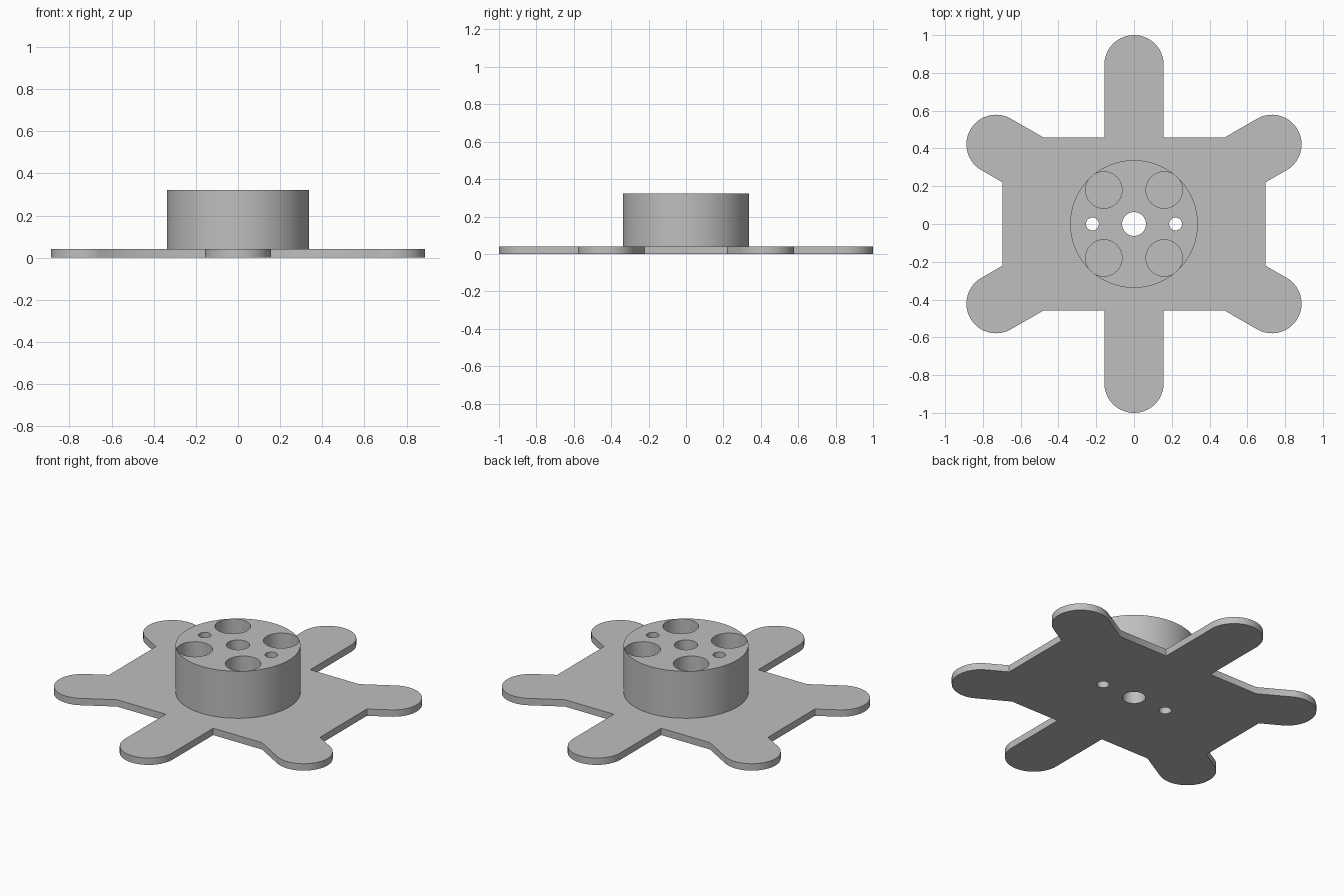
import bpy
import bmesh
from math import sin, cos, pi, radians
from mathutils import Matrix, Vector

cube = bpy.data.objects.get("Cube")
if cube:
    bpy.data.objects.remove(cube, do_unlink=True)

# Single grey material
grey = bpy.data.materials.new("plain grey")
grey.use_nodes = True
colour = (0.52, 0.52, 0.52, 1)
grey.diffuse_color = colour
bsdf = next(n for n in grey.node_tree.nodes if n.type == "BSDF_PRINCIPLED")
bsdf.inputs["Base Color"].default_value = colour

PLATE_TOP, HUB_TOP = 0.041, 0.322
ARM_RADIUS, ARM_REACH = 0.157, 0.843
HALF_X, HALF_Y = 0.697, 0.458


def circle(x, y, r, n=96):
    return [(x + r * cos(2 * pi * i / n), y + r * sin(2 * pi * i / n)) for i in range(n)]


def slab(name, outlines, z0, z1):
    """Fill the first outline, leave the others as holes, and extrude z0..z1."""
    curve = bpy.data.curves.new(name + " profile", "CURVE")
    curve.dimensions = "2D"
    curve.fill_mode = "BOTH"
    curve.extrude = (z1 - z0) / 2
    for points in outlines:
        spline = curve.splines.new("POLY")
        spline.points.add(len(points) - 1)
        for p, (x, y) in zip(spline.points, points):
            p.co = (x, y, 0, 1)
        spline.use_cyclic_u = True
    helper = bpy.data.objects.new(name + " profile", curve)
    mesh = bpy.data.meshes.new_from_object(helper)
    bpy.data.objects.remove(helper)
    bpy.data.curves.remove(curve)

    bm = bmesh.new()
    bm.from_mesh(mesh)
    bmesh.ops.translate(bm, verts=bm.verts, vec=(0, 0, (z0 + z1) / 2))
    bmesh.ops.remove_doubles(bm, verts=bm.verts, dist=1e-5)
    bmesh.ops.recalc_face_normals(bm, faces=bm.faces)
    bm.to_mesh(mesh)
    bm.free()
    mesh.name = name
    mesh.materials.clear()
    mesh.materials.append(grey)
    obj = bpy.data.objects.new(name, mesh)
    bpy.context.collection.objects.link(obj)
    bpy.ops.object.select_all(action="DESELECT")
    obj.select_set(True)
    bpy.context.view_layer.objects.active = obj
    bpy.ops.object.shade_smooth_by_angle(angle=radians(30))
    return obj


def arm_side(angle, side, axis, limit):
    """Point where one side of an arm meets the body edge on the given axis."""
    along = Vector((cos(angle), sin(angle)))
    start = Vector((-along.y, along.x)) * ARM_RADIUS * side
    return tuple(start + along * ((limit - start[axis]) / along[axis]))


def arm(degrees):
    """Counter-clockwise outline of one round-ended arm."""
    a = radians(degrees)
    sx, sy = (1 if cos(a) > 0 else -1), (1 if sin(a) > 0 else -1)
    long_edge = (1, HALF_Y * sy)
    short_edge = (0, HALF_X * sx)
    first = last = long_edge
    if degrees in (30, 210):
        first = short_edge
    elif degrees in (150, 330):
        last = short_edge
    tip = [(ARM_REACH * cos(a) + ARM_RADIUS * cos(a + t),
            ARM_REACH * sin(a) + ARM_RADIUS * sin(a + t))
           for t in (pi * (i / 40 - 0.5) for i in range(41))]
    return [arm_side(a, -1, *first)] + tip + [arm_side(a, 1, *last)]


# Centre bore and two small bolt holes pass through both parts
through_holes = [circle(0, 0, 0.063, 64)]
through_holes += [circle(s * 0.22, 0, 0.034, 48) for s in (-1, 1)]

# Four wide pockets end on the plate
pockets = [circle(sx * 0.16, sy * 0.18, 0.0965) for sx in (-1, 1) for sy in (-1, 1)]

# Base plate with six arms
outline = [p for d in range(30, 390, 60) for p in arm(d)]
slab("base_plate", [outline] + through_holes, 0, PLATE_TOP)

# Raised round hub
slab("hub", [circle(0, 0, 0.338, 128)] + through_holes + pockets, PLATE_TOP, HUB_TOP)
